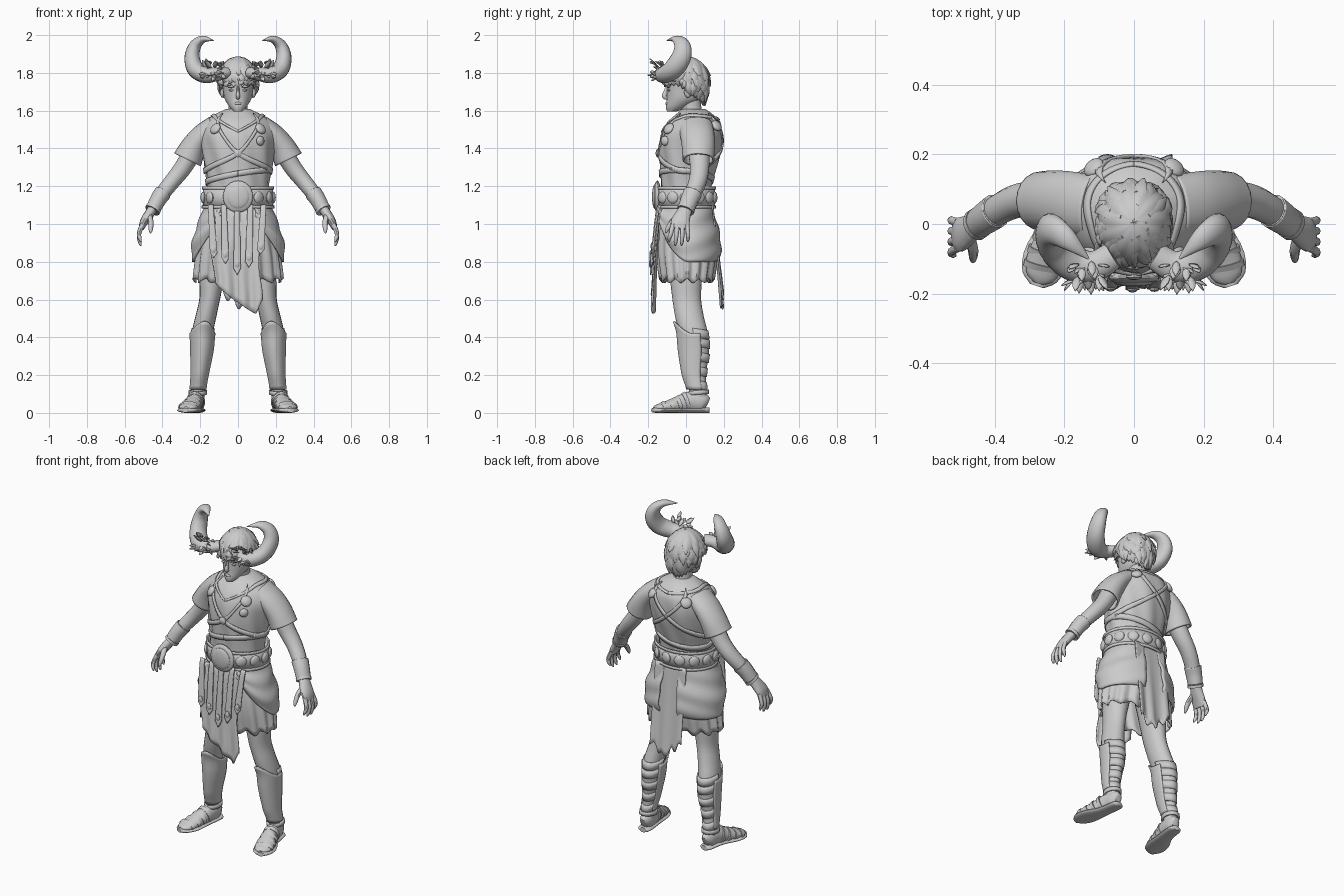
import bpy, bmesh, math, random
from math import sin, cos, pi, radians
from mathutils import Vector

random.seed(4)
if "Cube" in bpy.data.objects:
    bpy.data.objects.remove(bpy.data.objects["Cube"], do_unlink=True)

grey = bpy.data.materials.new("stone grey")
grey.use_nodes = True
grey.diffuse_color = (0.6, 0.6, 0.6, 1)
grey.node_tree.nodes["Principled BSDF"].inputs["Base Color"].default_value = (0.6, 0.6, 0.6, 1)


# ---------- helpers ----------
def finish(bm, name, thick=0, mirror=False, angle=45):
    bmesh.ops.recalc_face_normals(bm, faces=bm.faces)
    me = bpy.data.meshes.new(name)
    bm.to_mesh(me)
    bm.free()
    me.materials.append(grey)
    ob = bpy.data.objects.new(name, me)
    bpy.context.collection.objects.link(ob)
    bpy.ops.object.select_all(action="DESELECT")
    ob.select_set(True)
    bpy.context.view_layer.objects.active = ob
    bpy.ops.object.shade_smooth_by_angle(angle=radians(angle))
    if thick:
        mod = ob.modifiers.new("thickness", "SOLIDIFY")
        mod.thickness, mod.offset = thick, 0
    if mirror:
        ob.modifiers.new("mirror", "MIRROR").use_mirror_merge = False
    return ob


def grid(name, f, nu, nv, closed=True, caps=True, **kw):
    """Surface f(u, v), closed round u, optionally capped at both ends of v."""
    bm = bmesh.new()
    cols = nu if closed else nu + 1
    rows = [[bm.verts.new(f(i / nu, j / nv)) for i in range(cols)] for j in range(nv + 1)]
    for a, b in zip(rows, rows[1:]):
        for i in range(nu):
            k = (i + 1) % cols
            bm.faces.new((a[i], a[k], b[k], b[i]))
    if closed and caps:
        bm.faces.new(rows[0])
        bm.faces.new(rows[-1])
    return finish(bm, name, **kw)


def spline(rows, s):
    """Catmull-Rom value of a table of rows at index s."""
    n = len(rows) - 1
    i = max(0, min(int(s), n - 1))
    t = s - i
    q = [rows[max(0, min(k, n))] for k in range(i - 1, i + 3)]
    return [b + t / 2 * (c - a + t * (2 * a - 5 * b + 4 * c - d + t * (3 * (b - c) + d - a)))
            for a, b, c, d in zip(*q)]


def at(table, z):
    """Row of a table sorted by its first column, at height z."""
    z = max(table[0][0], min(z, table[-1][0]))
    for i in range(len(table) - 1):
        if z <= table[i + 1][0]:
            return spline([r[1:] for r in table], i + (z - table[i][0]) / (table[i + 1][0] - table[i][0]))


def ring(table, th, z, off=0):
    """Point on a body part: th = 0 faces front, growing towards +x."""
    cx, cy, rx, ry = at(table, z)
    return Vector((cx + (rx + off) * sin(th), cy - (ry + off) * cos(th), z))


def tube(name, pts, nu=14, nv=16, ref=(0, 1, 0), caps=True, **kw):
    """Sweep of (x, y, z, radius across, radius along ref)."""
    def f(u, v):
        s = v * (len(pts) - 1)
        p = spline(pts, s)
        t = (Vector(spline(pts, min(s + .05, len(pts) - 1))[:3])
             - Vector(spline(pts, max(s - .05, 0))[:3])).normalized()
        n = Vector(ref) - t * t.dot(Vector(ref))
        n.normalize()
        m = t.cross(n)
        return Vector(p[:3]) + m * p[3] * cos(2 * pi * u) + n * p[4] * sin(2 * pi * u)
    return grid(name, f, nu, nv, caps=caps, **kw)


def blob(name, loc, size, normal=(0, 0, 1), mirror=False, seg=14):
    bm = bmesh.new()
    bmesh.ops.create_uvsphere(bm, u_segments=seg, v_segments=seg // 2 + 1, radius=1)
    q = Vector(normal).to_track_quat("Z", "Y")
    for v in bm.verts:
        v.co = Vector(loc) + q @ Vector([a * b for a, b in zip(v.co, size)])
    return finish(bm, name, mirror=mirror)


def band(name, table, path, width, off, n=60, **kw):
    """Strap lying on a body part along (degrees, z) points."""
    def f(u, v):
        th, z = spline(path, u * (len(path) - 1))
        return ring(table, radians(th), z + (v - .5) * width, off)
    return grid(name, f, n, 2, closed=False, thick=.01, **kw)


# ---------- torso and tunic: z, centre x, centre y, radius x, radius y ----------
torso = [(1.06, 0, 0, .165, .13), (1.2, 0, 0, .162, .132), (1.3, 0, .012, .178, .148),
         (1.4, 0, .024, .192, .163), (1.48, 0, .032, .2, .16), (1.54, 0, .042, .175, .14),
         (1.58, 0, .045, .125, .1), (1.61, 0, .04, .06, .06)]
skirt = [(.69, 0, .005, .24, .142), (.82, 0, .005, .227, .162), (.92, 0, 0, .208, .158),
         (1.02, 0, 0, .185, .145), (1.12, 0, 0, .165, .13)]


def tunic(u, v):
    z, th = 1.06 + .55 * v, 2 * pi * u
    return ring(torso, th, z, .005 * sin(9 * th + 14 * z) * sin(pi * v))


def kilt(u, v):
    z, th = 1.12 - .42 * v, 2 * pi * u
    return ring(skirt, th, z + .012 * v * sin(13 * th), .01 * v * sin(17 * th) - .008)


def hip_wrap(u, v):
    th = radians(28 + 137 * u)
    low = .8 + .24 * max(0, 1 - u * 2.2) ** 1.5 + .03 * max(0, u - .7)
    z = 1.11 + (low - 1.11) * v
    bulge = .018 * sin(pi * v ** 1.6) + .004 * sin(16 * v + 7 * u)
    return ring(skirt, th, z, .008 + bulge)


grid("tunic", tunic, 56, 24)
grid("kilt", kilt, 102, 14, caps=False, thick=.008)
grid("hip_wrap", hip_wrap, 30, 20, closed=False, thick=.012, mirror=True)
tube("sleeve", [(.12, .05, 1.525, .048, .085), (.185, .06, 1.473, .054, .086),
                (.233, .066, 1.41, .063, .083), (.268, .066, 1.34, .074, .08)],
     nu=20, caps=False, thick=.01, mirror=True)


def front_cloth(u, v):
    low = .69 - .19 * u ** .8 + .1 * max(0, u - .85) / .15
    return Vector((-.13 + .25 * u + .01 * sin(8 * v), -.13 - .043 * v ** .5 - .01 * sin(19 * u + 3 * v) * v,
                   1.08 + (low - 1.08) * v))


def back_cloth(u, v):
    low = .55 + .16 * abs(u - .6) + .02 * sin(23 * u)
    return Vector((-.1 + .21 * u, .14 + .05 * v + .007 * sin(14 * u) * v, 1.1 + (low - 1.1) * v))


grid("front_cloth", front_cloth, 28, 16, closed=False, thick=.008)
grid("back_cloth", back_cloth, 28, 16, closed=False, thick=.008)

# ---------- hanging leather strips ----------
for k, low in enumerate((.82, .79, .73, .77, .84)):
    x0 = -.145 + .07 * k

    def strip(u, v):
        w = (.014 + .006 * v) * (1 if v < .9 else (1 - v) / .1 + .04)
        return Vector((x0 * (1 - .12 * v) + (2 * u - 1) * w,
                       -.145 - .042 * v ** .6 + .5 * x0 * x0, 1.1 + (low - 1.1) * v))
    grid("leather_strip", strip, 4, 20, closed=False, thick=.01, angle=30)
    blob("strip_stud", strip(.5, .84) - Vector((0, .006, 0)), (.015, .022, .008), (0, -1, 0), seg=8)

# ---------- belt, straps and brooches ----------
for z, w, off in ((1.14, .105, .018), (1.19, .015, .023), (1.09, .015, .023)):
    band("belt", torso, [(0, z), (90, z), (180, z), (270, z), (360, z)], w, off)
for a in range(36, 330, 27):
    p = ring(torso, radians(a), 1.14, .024)
    blob("belt_boss", p, (.032, .032, .014), (p.x, p.y, 0))
blob("buckle_rim", (0, -.152, 1.145), (.08, .085, .02), (0, -1, 0), seg=24)
blob("buckle_dome", (0, -.165, 1.145), (.06, .065, .015), (0, -1, 0), seg=20)
cross = [(42, 1.57), (25, 1.48), (0, 1.375), (-45, 1.31), (-90, 1.28), (-140, 1.33), (-180, 1.42), (-222, 1.57)]
band("cross_strap", torso, cross, .028, .004, mirror=True)
band("lower_sash", torso, [(a, 1.25 + .035 * cos(radians(a - 60))) for a in range(0, 361, 30)], .03, .004)
band("neckline", torso, [(0, 1.49), (35, 1.545), (80, 1.575), (180, 1.555)], .012, .002, mirror=True)
blob("cross_stud", ring(torso, 0, 1.375, .01), (.024, .024, .012), (0, -1, 0), seg=8)
for a, z in ((37, 1.505), (143, 1.52)):
    p = ring(torso, radians(a), z, .006)
    blob("shoulder_brooch", p, (.032, .032, .016), p - Vector((0, .03, 1.4)), mirror=True)
p = ring(torso, radians(35), 1.44, .008)
blob("chest_pendant", p, (.026, .026, .016), (p.x, p.y, 0))

# ---------- arms and hands ----------
tube("arm", [(.16, .06, 1.5, .045, .055), (.23, .068, 1.4, .05, .058), (.29, .072, 1.3, .047, .052),
             (.345, .063, 1.23, .043, .048), (.4, .035, 1.16, .039, .043), (.45, 0, 1.08, .028, .034)],
     mirror=True, nv=24)
tube("bracer", [(.398, .037, 1.165, .042, .047), (.422, .02, 1.13, .039, .044), (.446, .003, 1.085, .036, .041)],
     caps=False, thick=.008, mirror=True)
for q in ((.397, .038, 1.168), (.446, .003, 1.084)):
    tube("bracer_rim", [(*q, .042, .047), (q[0] + .008, q[1] - .006, q[2] - .013, .042, .047)], nv=2, mirror=True)
tube("palm", [(.445, .005, 1.09, .026, .034), (.472, -.015, 1.05, .026, .042), (.498, -.03, 1.01, .022, .05),
              (.512, -.035, .975, .014, .044)], mirror=True)
for k in range(4):
    y, tip = -.068 + .024 * k, (.905, .885, .885, .905)[k]
    tube("finger", [(.505, y, 1.0, .013, .013), (.524, y - .012 + .006 * k, .95, .012, .012),
                    (.52, y - .02 + .009 * k, tip + .02, .01, .01), (.513, y - .022 + .009 * k, tip, .004, .004)],
         nu=8, nv=9, mirror=True)
tube("thumb", [(.472, -.035, 1.05, .016, .016), (.462, -.075, 1.01, .015, .015), (.462, -.1, .97, .011, .011),
               (.464, -.108, .952, .004, .004)], nu=8, nv=9, ref=(1, 0, 0), mirror=True)

# ---------- legs, greaves and sandals ----------
leg = [(.05, .213, .068, .036, .045), (.12, .212, .062, .036, .046), (.2, .203, .048, .04, .058),
       (.33, .191, .046, .053, .076), (.43, .187, .038, .056, .076), (.5, .172, .02, .056, .076),
       (.6, .15, .004, .055, .076), (.72, .135, 0, .066, .085), (.92, .1, 0, .08, .09)]


def greave(u, v):
    th = radians(-115 + 230 * u)
    top = .42 + .065 * max(0, cos(th)) ** 2
    z = .125 + (top - .125) * v
    return ring(leg, th, z, .005 + .004 * v ** 6 + .004 * max(0, cos(th)) ** 8)


grid("leg", lambda u, v: ring(leg, 2 * pi * u, .05 + .87 * v), 20, 34, mirror=True)
grid("greave", greave, 24, 18, closed=False, thick=.008, mirror=True)
for z in (.15, .225, .3, .375, .425):
    band("greave_strap", leg, [(90, z), (150, z - .01), (210, z - .012), (270, z)], .046, .001, n=16, mirror=True)
band("ankle_strap", leg, [(0, .1), (120, .11), (240, .11), (360, .1)], .022, .008, n=24, mirror=True)
up = (0, 0, 1)
tube("sandal_sole", [(.208, .123, .014, .02, .014), (.211, .1, .014, .04, .014), (.226, 0, .014, .045, .014),
                     (.252, -.09, .014, .064, .014), (.27, -.15, .014, .053, .014), (.279, -.178, .014, .02, .012)],
     nu=20, ref=up, mirror=True)
tube("foot", [(.21, .112, .045, .018, .03), (.212, .09, .055, .037, .05), (.219, .03, .06, .04, .055),
              (.237, -.04, .045, .045, .045), (.255, -.1, .034, .053, .03), (.268, -.15, .028, .043, .018),
              (.274, -.17, .025, .015, .008)], nu=20, ref=up, mirror=True)
for y, x, h, w in ((.0, .226, .06, .048), (-.04, .237, .049, .052), (-.08, .248, .04, .056), (-.12, .26, .034, .055)):
    tube("sandal_strap", [(x, y + .008, h, w, h - .004), (x + .004, y - .01, h - .006, w, h - .01)],
         nu=20, nv=2, ref=up, mirror=True)

# ---------- neck, head and face ----------
tube("neck", [(0, .05, 1.54, .065, .065), (0, .03, 1.6, .052, .055), (0, .02, 1.69, .052, .06)])
head = [(1.595, 0, -.075, .022, .025), (1.615, 0, -.05, .043, .057), (1.66, 0, -.01, .07, .092),
        (1.71, 0, 0, .08, .102), (1.77, 0, .005, .086, .108), (1.83, 0, .01, .072, .09), (1.865, 0, .01, .03, .04)]
grid("head", lambda u, v: ring(head, 2 * pi * u, 1.595 + .27 * v), 28, 20)
tube("nose", [(0, -.095, 1.735, .007, .01), (0, -.107, 1.7, .008, .012), (0, -.114, 1.677, .012, .014),
              (0, -.1, 1.664, .008, .008)], nu=10, nv=10)
blob("lips", (0, -.1, 1.638), (.02, .01, .008))
blob("brow", (.034, -.092, 1.728), (.026, .01, .007), mirror=True)
blob("eye", (.034, -.09, 1.708), (.015, .008, .006), mirror=True)
blob("ear", (.083, .01, 1.7), (.012, .02, .032), mirror=True)


# ---------- hair ----------
def hair(u, v):
    th = 2 * pi * u
    front = max(0, cos(th))
    low = 1.625 + .055 * sin(th) ** 2 + .1 * front ** .6 + .014 * (round(u * 56) % 2)
    a = min(v / .6, 1) * pi / 2
    k = max(0, v - .6) / .4
    r = sin(a) * (1 - .22 * k * k * (1 - front)) * (1 + .03 * sin(11 * th + 5 * v))
    return Vector((.101 * r * sin(th), .004 - .116 * r * cos(th), 1.76 + .122 * cos(a) + (low - 1.76) * k))


grid("hair_cap", hair, 56, 16, caps=False, thick=.01, angle=60)
for k in range(80):
    u, v = random.random(), random.uniform(.12, .7)
    p, q = hair(u, v), hair(u + random.uniform(-.06, .06), min(1, v + .35))
    out = Vector((p.x, p.y, 0)).normalized()
    tip = q + out * random.uniform(.004, .018)
    mid = (p + tip) / 2 + out * .008
    tube("hair_lock", [(*p, .014, .005), (*mid, .02, .008), (*tip, .002, .002)], nu=6, nv=6, ref=out)

# ---------- horns and leaf wreath ----------
tube("horn", [(.06, -.09, 1.8, .03, .04), (.115, -.122, 1.792, .036, .045), (.175, -.112, 1.79, .044, .052),
              (.226, -.065, 1.822, .045, .054), (.243, -.024, 1.885, .04, .052), (.226, -.02, 1.945, .032, .043),
              (.185, -.05, 1.978, .019, .028), (.13, -.1, 1.972, .002, .003)], nu=18, nv=36, mirror=True)
for k in range(34):
    c = Vector((random.uniform(.085, .18), random.uniform(-.17, -.11), random.uniform(1.775, 1.855)))
    d = (c - Vector((.13, -.1, 1.8))).normalized()
    d = (d + Vector([random.uniform(-.6, .6) for _ in range(3)])).normalized()
    side = d.cross(Vector((0, 1, .3))).normalized()
    length = random.uniform(.03, .05)

    def leaf(u, v):
        return c + d * length * (v - .4) + side * (u - .5) * .024 * (sin(pi * v) + .02) + Vector((0, -.012 * v * v, 0))
    grid("wreath_leaf", leaf, 2, 4, closed=False, thick=.004, mirror=True)
